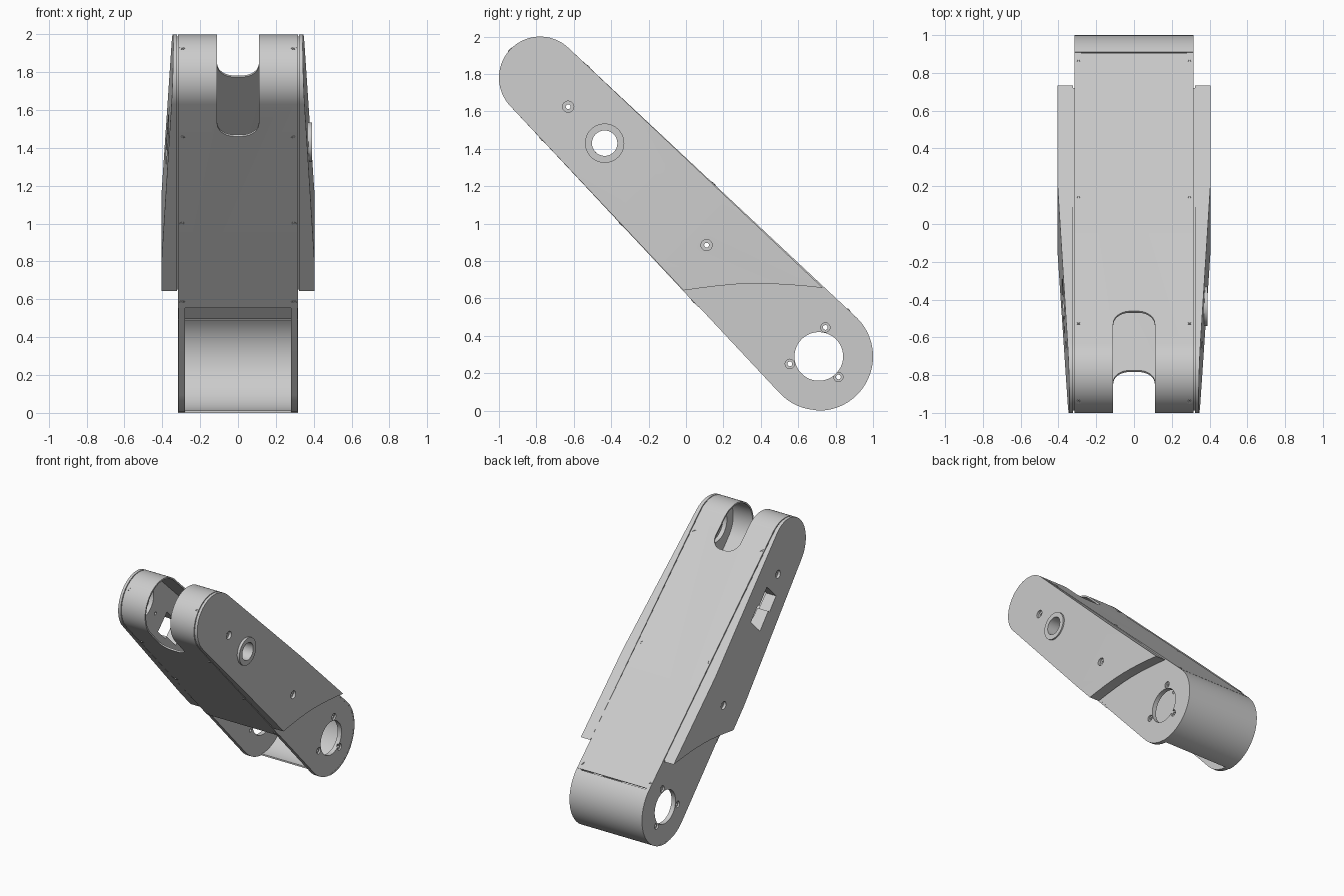
import bpy, bmesh
from math import sin, cos, pi, radians, asin, hypot
from mathutils import Vector

if "Cube" in bpy.data.objects:
    bpy.data.objects.remove(bpy.data.objects["Cube"])

grey = bpy.data.materials.new("light_grey_metal")
grey.use_nodes = True
colour = (0.6, 0.6, 0.6, 1)
grey.diffuse_color = colour
grey.node_tree.nodes["Principled BSDF"].inputs["Base Color"].default_value = colour

# Arm layout in the (y, z) plane: small upper pivot, large lower pivot
TOP, R_TOP = (-0.78, 1.78), 0.22
LOW, R_LOW = (0.71, 0.29), 0.29
TILT = asin((R_LOW - R_TOP) / hypot(LOW[0] - TOP[0], LOW[1] - TOP[1]))
UP_A, DOWN_A = pi / 4 + TILT, 5 * pi / 4 - TILT
HALF = 0.315
parts = []


def arc(c, r, a0, a1, n=32):
    return [(c[0] + r * cos(a0 + (a1 - a0) * i / n),
             c[1] + r * sin(a0 + (a1 - a0) * i / n)) for i in range(n + 1)]


def circle(c, r, n=32):
    return arc(c, r, 0, 2 * pi, n)[:-1]


def arm(u, v):
    # u runs down the arm from the upper pivot, v across it
    return (TOP[0] + (u + v) / 2 ** 0.5, TOP[1] + (v - u) / 2 ** 0.5)


def along(p):
    return (p[0] - TOP[0] - p[1] + TOP[1]) / 2 ** 0.5


def edge(angle, t, inset=0):
    # point on a long edge, t = 0 at the upper pivot and 1 at the lower one
    a = Vector(TOP) + (R_TOP - inset) * Vector((cos(angle), sin(angle)))
    b = Vector(LOW) + (R_LOW - inset) * Vector((cos(angle), sin(angle)))
    return tuple(a.lerp(b, t))


def solid(name, lower, upper):
    # closed solid between two matching loops
    bm = bmesh.new()
    a = [bm.verts.new(p) for p in lower]
    b = [bm.verts.new(p) for p in upper]
    bm.faces.new(a)
    bm.faces.new(b)
    for i in range(len(a)):
        j = (i + 1) % len(a)
        bm.faces.new((a[i], a[j], b[j], b[i]))
    bmesh.ops.recalc_face_normals(bm, faces=bm.faces)
    me = bpy.data.meshes.new(name)
    bm.to_mesh(me)
    bm.free()
    me.materials.append(grey)
    ob = bpy.data.objects.new(name, me)
    bpy.context.collection.objects.link(ob)
    return ob


def prism(name, pts, x0, x1):
    ob = solid(name, [(x0, *p) for p in pts], [(x1, *p) for p in pts])
    parts.append(ob)
    return ob


def cut(ob, cutter):
    mod = ob.modifiers.new("cut", "BOOLEAN")
    mod.operation, mod.solver, mod.object = "DIFFERENCE", "EXACT", cutter
    cutter.hide_render = True
    deps = bpy.context.evaluated_depsgraph_get()
    me = bpy.data.meshes.new_from_object(ob.evaluated_get(deps))
    ob.modifiers.clear()
    ob.data = me
    bpy.data.objects.remove(cutter)


def drill(ob, pts, x0, x1):
    cut(ob, solid("cutter", [(x0, *p) for p in pts], [(x1, *p) for p in pts]))


def outline(inset):
    return (arc(TOP, R_TOP - inset, UP_A, DOWN_A) +
            arc(LOW, R_LOW - inset, DOWN_A, UP_A + 2 * pi))


# Folded sheet shell: underside, upper end and top side in one strip
def shell_line(inset):
    return ([edge(UP_A, 0.998, inset)] + arc(TOP, R_TOP - inset, UP_A, DOWN_A, 48) +
            [edge(DOWN_A, 0.70, inset)])


shell = prism("sheet_shell", shell_line(0) + shell_line(0.012)[::-1], -HALF - 0.001, HALF + 0.001)

# Round-ended fork slot through the upper end
W, R, END = 0.11, 0.09, 0.223
slot = ([(-W, -0.5)] + arc((R - W, END - R), R, pi, pi / 2, 10) +
        arc((W - R, END - R), R, pi / 2, 0, 10) + [(W, -0.5)])
cut(shell, solid("cutter", [(x, *arm(u, -0.5)) for x, u in slot],
                 [(x, *arm(u, 0.5)) for x, u in slot]))

# Curved end cover around the lower pivot, open underneath
end_angle = -pi / 2 - 0.05
prism("end_wrap", arc(LOW, R_LOW, UP_A - 0.012, end_angle) +
      arc(LOW, R_LOW - 0.012, end_angle, UP_A - 0.012), -HALF - 0.001, HALF + 0.001)

BOSS = (-0.435, 1.43)
cover_screws = [(-0.63, 1.625), (0.11, 0.885)]
pivot_screws = [(0.745, 0.445), (0.555, 0.25), (0.815, 0.18)]
socket = [arm(u, v) for u, v in ((0.35, -0.09), (0.48, -0.09), (0.48, -0.07), (0.64, -0.07),
                                 (0.64, 0.09), (0.50, 0.09), (0.50, 0.07), (0.35, 0.07))]
cover_end = [(-0.013, 0.643), (0.08, 0.656), (0.17, 0.667), (0.27, 0.676), (0.36, 0.679),
             (0.46, 0.678), (0.55, 0.673), (0.64, 0.666), (0.732, 0.656)]


def cover_x(p):
    # the cover swells towards the lower end, then stays level
    return 0.342 + 0.063 * min(1, (along(p) + 0.22) / 1.37)


for s, side in ((1, "left"), (-1, "right")):
    opening = circle(BOSS, 0.068) if s > 0 else socket

    # Structural side plate
    plate = prism(side + "_side_plate", outline(0.003), s * 0.28, s * HALF)
    drill(plate, circle(LOW, 0.13, 48), s * 0.2, s * 0.5)
    drill(plate, circle(TOP, 0.13, 48), s * 0.2, s * 0.5)
    drill(plate, opening, s * 0.2, s * 0.5)
    for p in pivot_screws:
        drill(plate, circle(p, 0.025, 20), s * 0.302, s * 0.5)
        drill(plate, circle(p, 0.013, 12), s * 0.2, s * 0.5)
    for p in cover_screws:
        drill(plate, circle(p, 0.013, 12), s * 0.2, s * 0.5)

    # Recessed spacer leaving a fine groove behind the cover
    inner = [(0.36 + (y - 0.36) * 0.97, z + 0.01) for y, z in cover_end]
    spacer = prism(side + "_cover_spacer", arc(TOP, R_TOP - 0.012, UP_A, DOWN_A) + inner,
                   s * 0.314, s * 0.323)

    # Outer side cover
    cover = prism(side + "_side_cover", arc(TOP, R_TOP, UP_A, DOWN_A, 48) + cover_end,
                  s * 0.322, s * 0.4)
    bm = bmesh.new()
    bm.from_mesh(cover.data)
    bmesh.ops.bisect_plane(bm, geom=bm.verts[:] + bm.edges[:] + bm.faces[:],
                           plane_co=(0, *arm(1.15, 0)), plane_no=(0, 1, -1))
    for v in bm.verts:
        if abs(v.co.x) > 0.35:
            v.co.x = s * cover_x(v.co.yz)
    bm.to_mesh(cover.data)
    bm.free()
    for ob in (spacer, cover):
        drill(ob, opening, s * 0.2, s * 0.5)
        for p in cover_screws:
            drill(ob, circle(p, 0.013, 12), s * 0.2, s * 0.5)
    for p in cover_screws:
        drill(cover, circle(p, 0.03, 24), s * (cover_x(p) - 0.02), s * 0.5)

# Raised ring around the cable hole
ring = prism("cable_ring", circle(BOSS, 0.105, 48), 0.33, 0.39)
drill(ring, circle(BOSS, 0.068), 0.2, 0.5)

# Small sheet screws on both long faces and the upper end
top_z = lambda t: (edge(UP_A, t), UP_A)
low_z = lambda t: (edge(DOWN_A, t), DOWN_A)
end_a = radians(137)
spots = [top_z(0.975), top_z(0.505), top_z(0.07), low_z(0.115), low_z(0.41), low_z(0.68),
         ((TOP[0] + R_TOP * cos(end_a), TOP[1] + R_TOP * sin(end_a)), end_a)]
for p, a in spots:
    for x in (-0.294, 0.294):
        for r, depth in ((0.014, 0.004), (0.008, 0.008)):
            bpy.ops.mesh.primitive_cylinder_add(vertices=16, radius=r, depth=depth,
                                                location=(x, *p), rotation=(a - pi / 2, 0, 0))
            screw = bpy.context.object
            screw.name = "sheet_screw"
            screw.data.materials.append(grey)
            parts.append(screw)

# Smooth curved walls, crisp edges
bpy.ops.object.select_all(action="DESELECT")
for ob in parts:
    ob.select_set(True)
bpy.context.view_layer.objects.active = shell
bpy.ops.object.shade_smooth_by_angle(angle=radians(30))
